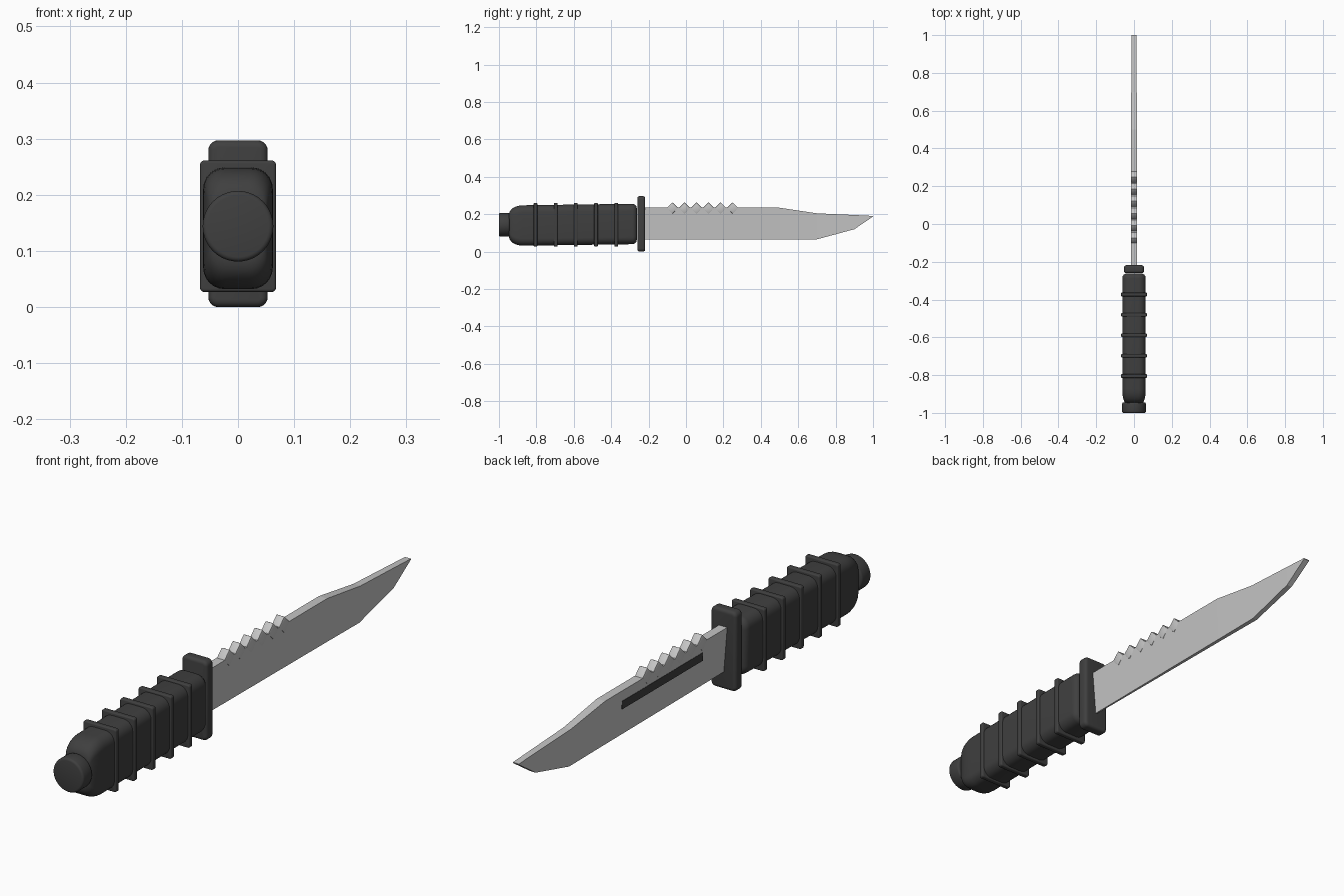
import bpy, bmesh, math
from mathutils import Matrix

if "Cube" in bpy.data.objects:
    bpy.data.objects.remove(bpy.data.objects["Cube"])


def material(name, value):
    m = bpy.data.materials.new(name)
    m.diffuse_color = (value, value, value, 1)
    m.use_nodes = True
    m.node_tree.nodes["Principled BSDF"].inputs["Base Color"].default_value = m.diffuse_color
    return m


BLACK = material("dark rubber", 0.05)
STEEL = material("grey steel", 0.56)


def finish(name, bm, mat, smooth=True):
    bmesh.ops.recalc_face_normals(bm, faces=bm.faces)
    me = bpy.data.meshes.new(name)
    bm.to_mesh(me)
    bm.free()
    me.materials.append(mat)
    ob = bpy.data.objects.new(name, me)
    bpy.context.collection.objects.link(ob)
    if smooth:
        bpy.ops.object.select_all(action='DESELECT')
        ob.select_set(True)
        bpy.context.view_layer.objects.active = ob
        bpy.ops.object.shade_smooth_by_angle(angle=math.radians(35))
    return ob


def rounded_rect(hx, hz, r, n=6):
    pts = []
    for k, (sx, sz) in enumerate([(1, 1), (-1, 1), (-1, -1), (1, -1)]):
        for i in range(n + 1):
            a = math.pi / 2 * (k + i / n)
            pts.append((sx * (hx - r) + r * math.cos(a), sz * (hz - r) + r * math.sin(a)))
    return pts


def loft(name, sections, mat):
    """Sections along y: (y, centre z, half x, half z, corner radius)."""
    bm = bmesh.new()
    rings = [[bm.verts.new((x, y, zc + z)) for x, z in rounded_rect(hx, hz, r)]
             for y, zc, hx, hz, r in sections]
    n = len(rings[0])
    for a, b in zip(rings, rings[1:]):
        for i in range(n):
            j = (i + 1) % n
            bm.faces.new((a[i], a[j], b[j], b[i]))
    bm.faces.new(rings[0])
    bm.faces.new(rings[-1])
    return finish(name, bm, mat)


def slab(name, y0, y1, zc, hx, hz, r, e):
    """Rounded slab with rounded-over edges of size e."""
    secs = []
    steps = [math.pi / 2 * i / 4 for i in range(5)]
    for a in steps:
        d = e * (1 - math.sin(a))
        secs.append((y0 + e * (1 - math.cos(a)), zc, hx - d, hz - d, max(r - d, 0.001)))
    for a in reversed(steps):
        d = e * (1 - math.sin(a))
        secs.append((y1 - e * (1 - math.cos(a)), zc, hx - d, hz - d, max(r - d, 0.001)))
    return loft(name, secs, BLACK)


# Grip: rounded bar, strongly rounded at the rear, slightly tilted
grip = []
for i in range(7):
    a = math.pi / 2 * i / 6
    s, c = math.sin(a), math.cos(a)
    grip.append((-0.947 + 0.075 * (1 - c), 0.14, 0.044 + 0.018 * s, 0.058 + 0.05 * s, 0.03 + 0.008 * s))
for i in range(6, -1, -1):
    a = math.pi / 2 * i / 6
    s, c = math.sin(a), math.cos(a)
    grip.append((-0.263 - 0.025 * (1 - c), 0.148, 0.042 + 0.02 * s, 0.084 + 0.024 * s, 0.02 + 0.018 * s))
loft("grip", grip, BLACK)

# Grip rings
for i in range(5):
    y = -0.805 + 0.108 * i
    slab(f"grip_ring_{i + 1}", y - 0.01, y + 0.01, 0.144, 0.068, 0.117, 0.008, 0.005)

# Hand guard
slab("guard", -0.26, -0.218, 0.1485, 0.053, 0.1485, 0.018, 0.012)

# Round pommel
bm = bmesh.new()
bmesh.ops.create_cone(bm, cap_ends=True, segments=40, radius1=0.063, radius2=0.063, depth=0.056,
                      matrix=Matrix.Translation((0, -0.972, 0.144)) @ Matrix.Rotation(math.pi / 2, 4, 'X'))
rims = [e for e in bm.edges if abs(e.verts[0].co.y - e.verts[1].co.y) < 1e-4]
bmesh.ops.bevel(bm, geom=rims, offset=0.008, segments=3, affect='EDGES', profile=0.5)
finish("pommel", bm, BLACK)

# Blade: stations (y, top z, bottom z, half width at top, half width at bottom)
stations = [(-0.23, 0.235, 0.066, 0.017, 0.003), (0.5, 0.235, 0.066, 0.017, 0.007),
            (0.7, 0.205, 0.066, 0.0145, 0.009), (0.9, 0.196, 0.12, 0.013, 0.011),
            (1.0, 0.191, 0.188, 0.0125, 0.012)]
bm = bmesh.new()
loops = [[bm.verts.new(p) for p in ((wt, y, zt), (-wt, y, zt), (-wb, y, zb), (wb, y, zb))]
         for y, zt, zb, wt, wb in stations]
for a, b in zip(loops, loops[1:]):
    for i in range(4):
        j = (i + 1) % 4
        bm.faces.new((a[i], a[j], b[j], b[i]))
bm.faces.new(loops[0])
bm.faces.new(loops[-1])
finish("blade", bm, STEEL, smooth=False)

# Saw teeth: small softened cubes standing on edge along the spine
for i in range(6):
    bm = bmesh.new()
    bmesh.ops.create_cube(bm, size=1, matrix=Matrix.Translation((0, -0.073 + 0.0645 * i, 0.233))
                          @ Matrix.Rotation(math.pi / 4, 4, 'X') @ Matrix.Diagonal((0.034, 0.044, 0.044, 1)))
    bmesh.ops.bevel(bm, geom=bm.edges[:], offset=0.004, segments=2, affect='EDGES', profile=0.5)
    finish(f"saw_tooth_{i + 1}", bm, STEEL)

# Dark fuller strip on the left face
bm = bmesh.new()
bmesh.ops.create_cube(bm, size=1, matrix=Matrix.Translation((-0.0118, 0.16, 0.18))
                      @ Matrix.Diagonal((0.008, 0.475, 0.03, 1)))
finish("fuller_strip", bm, BLACK, smooth=False)
